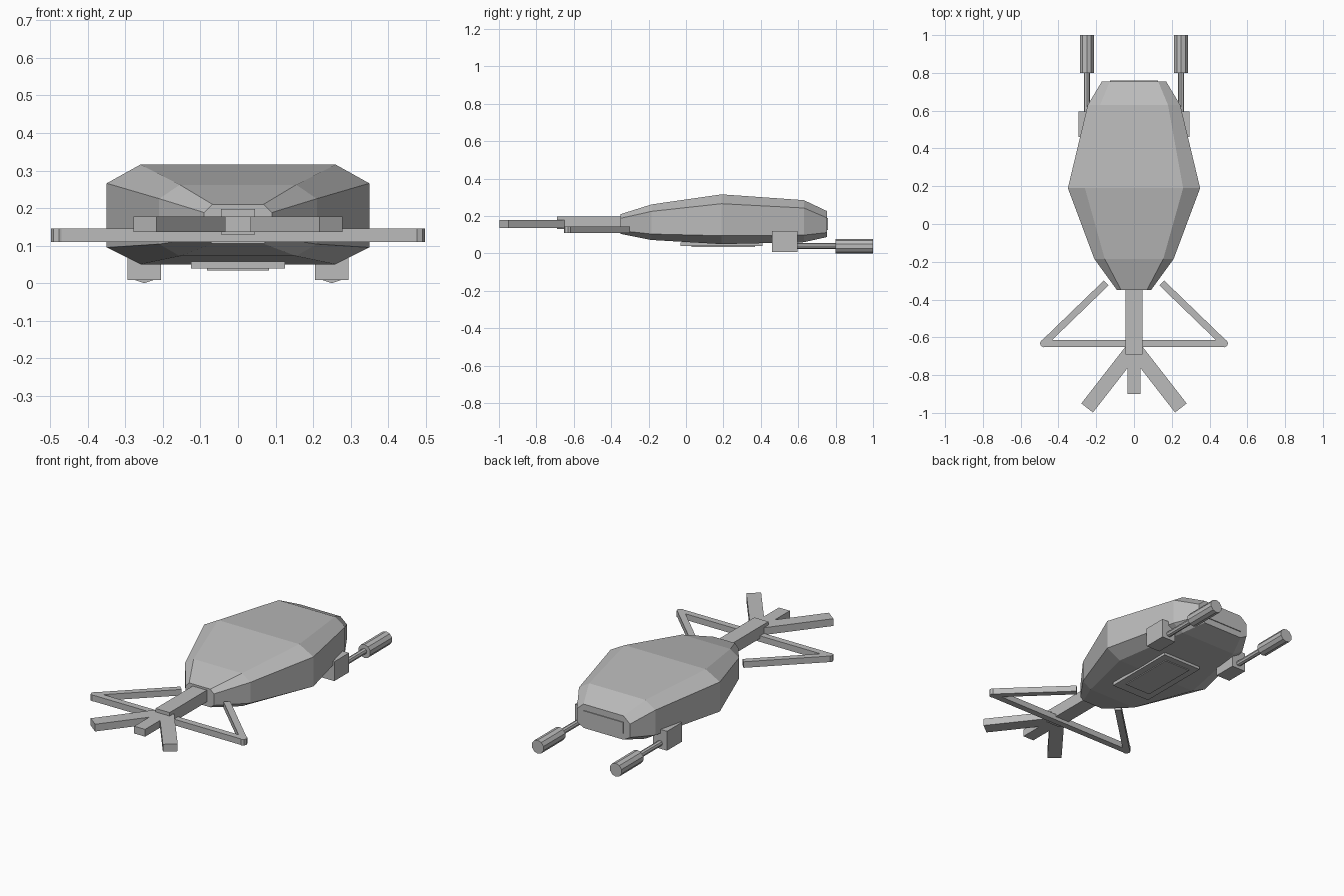
import bpy, bmesh, math
from mathutils import Vector

if "Cube" in bpy.data.objects:
    bpy.data.objects.remove(bpy.data.objects["Cube"])

grey = bpy.data.materials.new("plain grey")
grey.diffuse_color = (0.5, 0.5, 0.5, 1)
grey.use_nodes = True
grey.node_tree.nodes["Principled BSDF"].inputs["Base Color"].default_value = grey.diffuse_color


def finish(name, bm):
    bmesh.ops.recalc_face_normals(bm, faces=bm.faces)
    me = bpy.data.meshes.new(name)
    bm.to_mesh(me)
    bm.free()
    me.materials.append(grey)
    ob = bpy.data.objects.new(name, me)
    bpy.context.collection.objects.link(ob)
    return ob


def box(name, x0, x1, y0, y1, z0, z1):
    bm = bmesh.new()
    bmesh.ops.create_cube(bm, size=1)
    for v in bm.verts:
        v.co = ((x0 + x1) / 2 + v.co.x * (x1 - x0),
                (y0 + y1) / 2 + v.co.y * (y1 - y0),
                (z0 + z1) / 2 + v.co.z * (z1 - z0))
    return finish(name, bm)


def bar(name, a, b, width, z0, z1):
    """Flat bar between two points in plan."""
    a, b = Vector(a), Vector(b)
    d = (b - a).normalized()
    n = Vector((-d.y, d.x)) * width / 2
    bm = bmesh.new()
    f = bm.faces.new([bm.verts.new((p.x, p.y, z0)) for p in (a + n, b + n, b - n, a - n)])
    r = bmesh.ops.extrude_face_region(bm, geom=[f])
    for v in r["geom"]:
        if isinstance(v, bmesh.types.BMVert):
            v.co.z = z1
    return finish(name, bm)


def cylinder(name, centre, radius, length, sides, axis):
    bm = bmesh.new()
    bmesh.ops.create_cone(bm, cap_ends=True, segments=sides, radius1=radius,
                          radius2=radius, depth=length)
    ob = finish(name, bm)
    ob.location = centre
    if axis == 'Y':
        ob.rotation_euler.x = math.pi / 2
    return ob


# Faceted hull: octagonal sections along y
# y, half width, flat half width, bottom, lower side, upper side, top
sections = [
    (-0.35, 0.09, 0.068, 0.105, 0.122, 0.188, 0.21),
    (-0.185, 0.21, 0.155, 0.072, 0.104, 0.225, 0.262),
    (0.19, 0.35, 0.26, 0.05, 0.095, 0.266, 0.316),
    (0.63, 0.245, 0.18, 0.06, 0.098, 0.243, 0.285),
    (0.755, 0.17, 0.128, 0.088, 0.112, 0.19, 0.226),
]
bm = bmesh.new()
rings = []
for y, w, f, b, lo, hi, t in sections:
    pts = [(f, b), (w, lo), (w, hi), (f, t), (-f, t), (-w, hi), (-w, lo), (-f, b)]
    rings.append([bm.verts.new((x, y, z)) for x, z in pts])
for r, s in zip(rings, rings[1:]):
    for i in range(8):
        j = (i + 1) % 8
        bm.faces.new((r[i], r[j], s[j], s[i]))
bm.faces.new(rings[0])
bm.faces.new(rings[-1])
finish("hull", bm)

# Belly hatch and rear panel
box("belly_plate", -0.125, 0.125, -0.03, 0.41, 0.039, 0.058)
box("belly_hatch", -0.083, 0.083, 0.03, 0.37, 0.034, 0.042)
box("rear_panel", -0.127, 0.127, 0.75, 0.76, 0.125, 0.19)

# Front boom, crossbar and middle prong
box("boom", -0.045, 0.045, -0.69, -0.33, 0.13, 0.198)
box("crossbar", -0.48, 0.48, -0.65, -0.613, 0.11, 0.145)
box("middle_prong", -0.035, 0.035, -0.9, -0.655, 0.136, 0.178)

for s, side in ((-1, "left"), (1, "right")):
    # Side struts and angled prongs
    bar(side + "_strut", (s * 0.147, -0.312), (s * 0.478, -0.632), 0.036, 0.11, 0.145)
    cylinder(side + "_strut_joint", (s * 0.477, -0.632, 0.1275), 0.021, 0.035, 8, 'Z')
    bar(side + "_prong", (0, -0.655), (s * 0.248, -0.974), 0.078, 0.136, 0.178)
    # Thruster bracket, rod and barrel
    x = s * 0.25
    box(side + "_bracket", x - 0.045, x + 0.045, 0.46, 0.595, 0.008, 0.12)
    cylinder(side + "_rod", (x, 0.69, 0.04), 0.016, 0.24, 8, 'Y')
    cylinder(side + "_thruster", (x, 0.9, 0.039), 0.039, 0.2, 10, 'Y')
